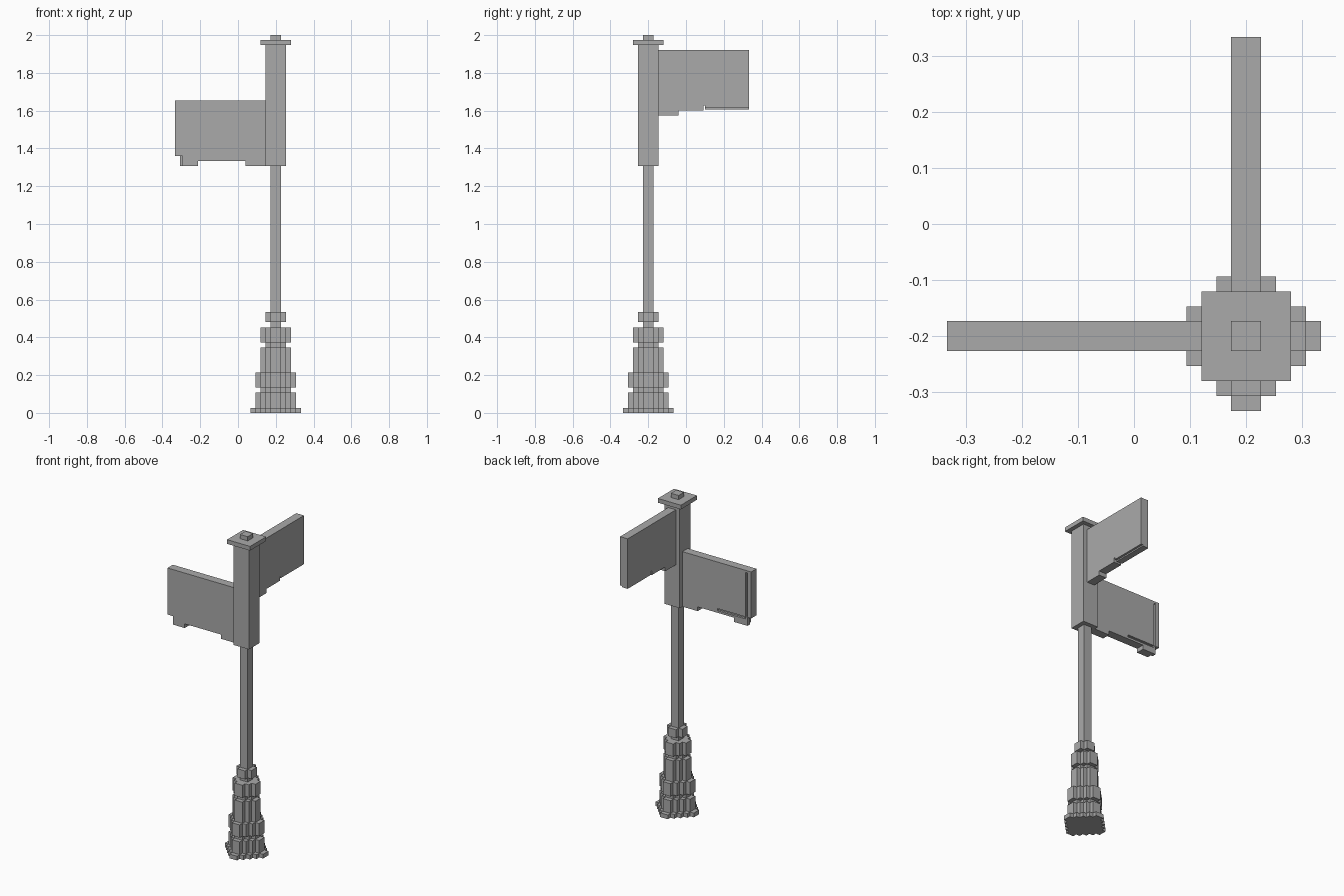
import bpy
import bmesh
from mathutils import Vector

cube = bpy.data.objects.get("Cube")
if cube:
    bpy.data.objects.remove(cube, do_unlink=True)

U = 2 / 75           # one block
CX, CY = 0.2, -0.2   # post axis

iron = bpy.data.materials.new("grey_iron")
iron.use_nodes = True
GREY = (0.4, 0.4, 0.4, 1)
iron.diffuse_color = GREY
iron.node_tree.nodes["Principled BSDF"].inputs["Base Color"].default_value = GREY


def prism(name, outline, low, high):
    """Extrude a flat outline from one height to another."""
    bm = bmesh.new()
    face = bm.faces.new([bm.verts.new((x, y, low)) for x, y in outline])
    top = bmesh.ops.extrude_face_region(bm, geom=[face])
    verts = [v for v in top["geom"] if isinstance(v, bmesh.types.BMVert)]
    bmesh.ops.translate(bm, vec=Vector((0, 0, high - low)), verts=verts)
    bmesh.ops.recalc_face_normals(bm, faces=bm.faces)
    mesh = bpy.data.meshes.new(name)
    bm.to_mesh(mesh)
    bm.free()
    mesh.materials.append(iron)
    obj = bpy.data.objects.new(name, mesh)
    bpy.context.collection.objects.link(obj)
    return obj


def box(name, x, y, z):
    return prism(name, [(x[0], y[0]), (x[1], y[0]), (x[1], y[1]), (x[0], y[1])], *z)


def stepped(name, r, low, high):
    """Round-ish stepped disc, r blocks in radius."""
    quarter = []
    for k in range(r):
        quarter += [(r - k, k), (r - k, k + 1)]
    quarter = quarter[1:]
    points = []
    for turn in range(4):
        points += quarter
        quarter = [(-b, a) for a, b in quarter]
    prism(name, [(CX + a * U, CY + b * U) for a, b in points], low * U, high * U)


def square(name, r, low, high):
    box(name, (CX - r * U, CX + r * U), (CY - r * U, CY + r * U), (low * U, high * U))


# Stepped base and pole
for name, r, low, high in [
        ("foot", 5, 0, 1), ("lower_base", 4, 1, 4), ("base_neck", 3, 4, 5),
        ("base_ring", 4, 5, 8), ("base_column", 3, 8, 13), ("column_neck", 2, 13, 14),
        ("upper_ring", 3, 14, 17), ("collar", 2, 18, 20)]:
    stepped(name, r, low, high)
square("collar_neck", 1, 17, 18)
square("pole", 1, 20, 49)

# Sign post head
square("post_head", 2, 49, 73)
square("cap", 3, 73, 74)
square("finial", 1, 74, 75)

# Sign reaching to the right
front, back = CY - U, CY + U
inner = CX - 2 * U
groove = back - U / 2
top, low, tab = 62 * U, 50 * U, 49 * U
box("right_sign_panel", (-0.293, inner), (front, back), (low + U, top))
box("right_sign_lower_edge", (-0.1, inner), (front, back), (low, low + U))
box("right_sign_thin_edge", (-0.293, -0.1), (front, back), (low, low + U / 2))
box("right_sign_edge_core", (-0.293, -0.1), (front, groove), (low + U / 2, low + U))
box("right_sign_groove", (-0.307, -0.293), (front, groove), (low + U, top - U / 2))
box("right_sign_groove_top", (-0.307, -0.293), (front, back), (top - U / 2, top))
box("right_sign_end", (-0.333, -0.307), (front, back), (low + U, top))
box("right_sign_inner_tab", (0.04, inner), (front, back), (tab, low))
box("right_sign_outer_tab", (-0.293, -0.213), (front, back), (tab, low))
box("right_sign_tab_tip", (-0.307, -0.293), (CY, back), (tab, low + U))

# Sign reaching to the back
side = (CX - U, CX + U)
inner = CY + 2 * U
top, low = 72 * U, 60 * U
box("back_sign_panel", side, (inner, 0.333), (low + U, top))
box("back_sign_lower_edge", side, (inner, 0.093), (low, low + U))
box("back_sign_outer_edge", side, (0.1, 0.333), (low + U / 2, low + U))
box("back_sign_lip", (CX - U, CX + U / 2), (0.1, 0.333), (low + 0.005, low + U / 2))
box("back_sign_tab", side, (inner, -0.04), (59 * U, low))
